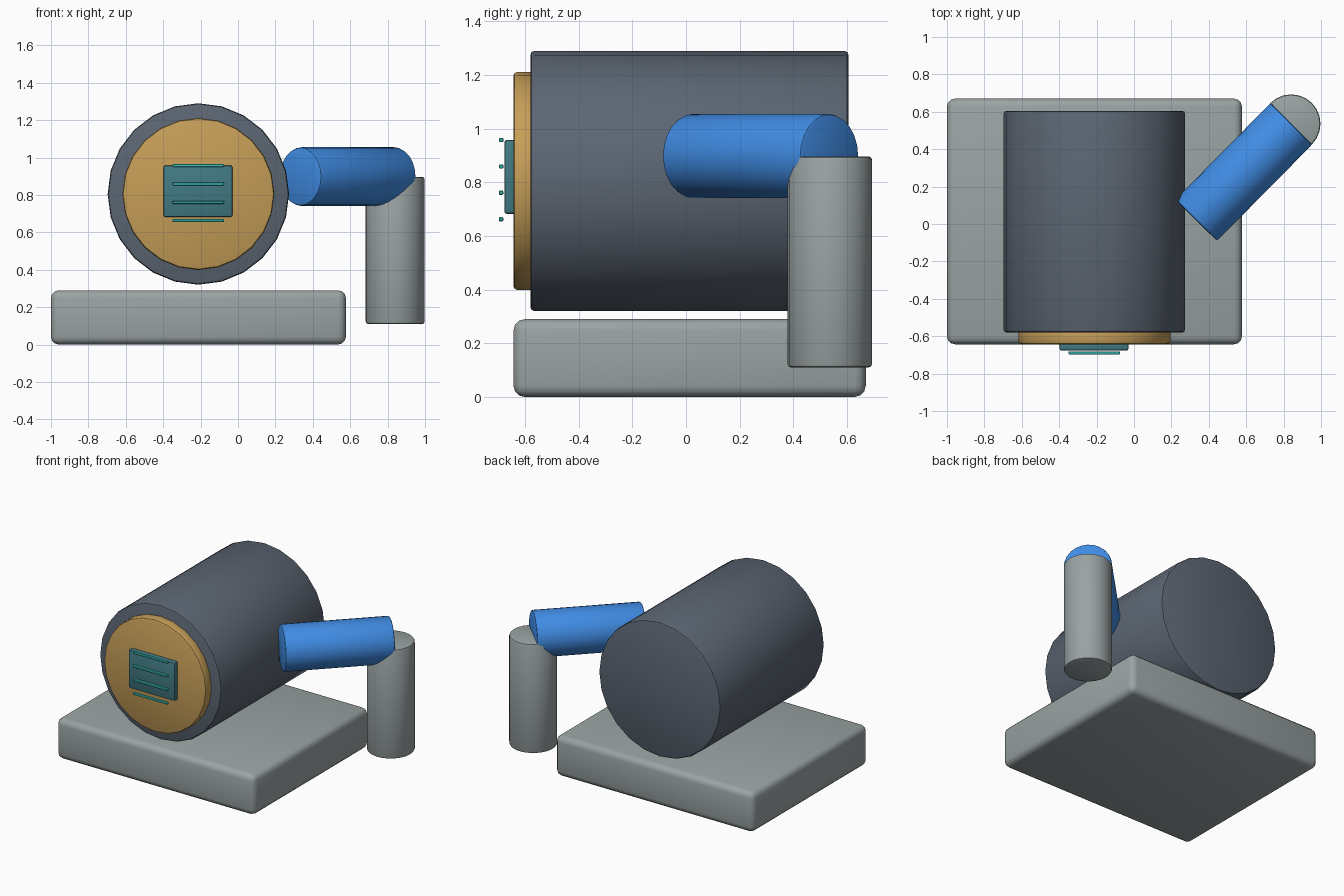
import bpy, math
from mathutils import Vector

if "Cube" in bpy.data.objects:
    bpy.data.objects.remove(bpy.data.objects["Cube"])


def material(name, rgb):
    # sRGB 0-255 to linear diffuse colour
    m = bpy.data.materials.new(name)
    lin = [((c / 255 + 0.055) / 1.055) ** 2.4 for c in rgb]
    m.diffuse_color = (*lin, 1)
    m.use_nodes = True
    m.node_tree.nodes["Principled BSDF"].inputs["Base Color"].default_value = m.diffuse_color
    return m


grey = material("light_grey", (154, 163, 163))
slate = material("slate", (91, 101, 114))
gold = material("gold", (198, 158, 88))
teal = material("dark_teal", (66, 122, 132))
cyan = material("cyan", (60, 200, 192))
blue = material("blue", (64, 140, 228))


def finish(name, mat, bevel, segments):
    ob = bpy.context.object
    ob.name = name
    ob.data.materials.append(mat)
    if bevel:
        mod = ob.modifiers.new("Bevel", 'BEVEL')
        mod.width = bevel
        mod.segments = segments
        mod.limit_method = 'ANGLE'
        mod.angle_limit = math.radians(40)
        bpy.ops.object.modifier_apply(modifier=mod.name)
    bpy.ops.object.shade_smooth_by_angle(angle=math.radians(35))
    return ob


def box(name, mat, lo, hi, bevel=0, segments=2):
    lo, hi = Vector(lo), Vector(hi)
    bpy.ops.mesh.primitive_cube_add(size=1, location=(lo + hi) / 2)
    bpy.context.object.scale = hi - lo
    bpy.ops.object.transform_apply(location=False, rotation=False, scale=True)
    return finish(name, mat, bevel, segments)


def rod(name, mat, a, b, radius, sides=24, bevel=0.012):
    a, b = Vector(a), Vector(b)
    d = b - a
    bpy.ops.mesh.primitive_cylinder_add(
        vertices=sides, radius=radius, depth=d.length, location=(a + b) / 2,
        rotation=d.to_track_quat('Z', 'Y').to_euler())
    return finish(name, mat, bevel, 2)


# Base slab
box("base", grey, (-1.0, -0.643, 0.0), (0.577, 0.67, 0.29), 0.042, 3)

# Horizontal drum with front cover
CX, CZ = -0.212, 0.805
rod("drum", slate, (CX, 0.605, CZ), (CX, -0.58, CZ), 0.485, bevel=0.015)
rod("front_cover", gold, (CX, -0.56, CZ), (CX, -0.643, CZ), 0.406, bevel=0.014)

# Control panel and raised bars
box("panel", teal, (-0.398, -0.677, 0.682), (-0.03, -0.63, 0.958), 0.01)
for i in range(4):
    z = 0.662 + i * 0.0985
    box(f"panel_bar_{i + 1}", cyan, (-0.35, -0.697, z - 0.008),
        (-0.075, -0.681, z + 0.008), 0.003, 1)

# Angled side pipe and its upright
rod("side_pipe", blue, (0.332, 0.02, 0.898), (0.842, 0.536, 0.898), 0.157)
rod("upright_pipe", grey, (0.84, 0.536, 0.11), (0.84, 0.536, 0.896), 0.157)
